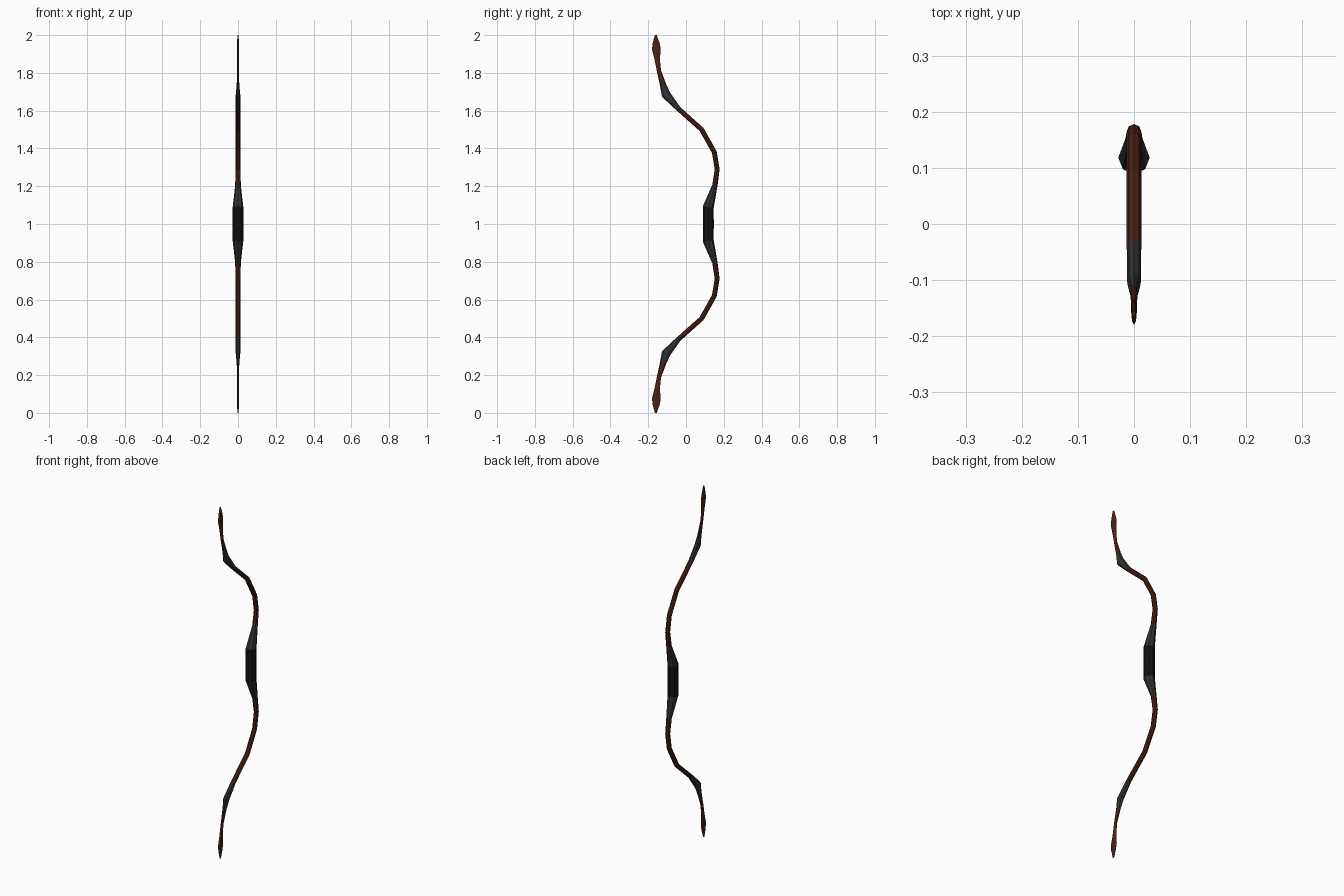
import bpy, bmesh, math
from mathutils import Vector

if "Cube" in bpy.data.objects:
    bpy.data.objects.remove(bpy.data.objects["Cube"])

# Upper half of the bow: y, z, half depth (in bend plane), half width (x)
STATIONS = [
    (0.118, 1.00, 0.029, 0.028), (0.118, 1.09, 0.029, 0.028),
    (0.153, 1.205, 0.014, 0.015), (0.165, 1.29, 0.013, 0.013),
    (0.150, 1.38, 0.013, 0.013), (0.083, 1.50, 0.013, 0.013),
    (-0.040, 1.61, 0.013, 0.013), (-0.106, 1.685, 0.024, 0.012),
    (-0.121, 1.735, 0.017, 0.007), (-0.143, 1.81, 0.011, 0.005),
    (-0.152, 1.87, 0.014, 0.005), (-0.157, 1.925, 0.023, 0.005),
    (-0.158, 1.955, 0.019, 0.005), (-0.160, 2.00, 0.005, 0.003),
]
SIDES = 8


def material(name, color):
    m = bpy.data.materials.new(name)
    m.diffuse_color = (*color, 1)
    m.use_nodes = True
    m.node_tree.nodes["Principled BSDF"].inputs["Base Color"].default_value = m.diffuse_color
    return m


wood = material("dark_red_wood", (0.065, 0.016, 0.008))
wrap = material("grey_wrap", (0.03, 0.031, 0.032))
leather = material("black_leather", (0.005, 0.006, 0.007))


def ring(i):
    """Octagon across the bow's path, relative to the mirror plane z = 1."""
    y, z, d, w = STATIONS[i]
    pts = [Vector((0, s[0], s[1])) for s in STATIONS]
    nxt = pts[min(i + 1, len(pts) - 1)]
    prv = pts[max(i - 1, 0)]
    here = pts[i]
    t = Vector((0, 0, 0))
    for v in (nxt - here, here - prv):
        if v.length > 0:
            t += v.normalized()
    if i in (0, len(pts) - 1):
        t = Vector((0, 0, 1))
    t.normalize()
    n = Vector((0, t.z, -t.y))
    out = []
    for k in range(SIDES):
        a = 2 * math.pi * k / SIDES
        out.append(Vector((0, y, z - 1)) + Vector((w * math.cos(a), 0, 0)) + n * d * math.sin(a))
    return out


def section(name, first, last, mat, cap=False):
    """Loft one stretch of the bow and mirror it to the lower half."""
    bm = bmesh.new()
    rings = [[bm.verts.new(p) for p in ring(i)] for i in range(first, last + 1)]
    for a, b in zip(rings, rings[1:]):
        for k in range(SIDES):
            j = (k + 1) % SIDES
            bm.faces.new((a[k], a[j], b[j], b[k]))
    if cap:
        bm.faces.new(rings[-1])
    me = bpy.data.meshes.new(name)
    bm.to_mesh(me)
    bm.free()
    me.materials.append(mat)
    ob = bpy.data.objects.new(name, me)
    ob.location.z = 1
    bpy.context.collection.objects.link(ob)
    mod = ob.modifiers.new("mirror", 'MIRROR')
    mod.use_axis = (False, False, True)


# Grip, its flared ends, the limbs, the wrapped bends and the leaf-shaped tips
section("grip", 0, 1, leather)
section("grip_flares", 1, 2, wrap)
section("limbs", 2, 6, wood)
section("wrapped_bends", 6, 8, wrap)
section("limb_tips", 8, len(STATIONS) - 1, wood, cap=True)
